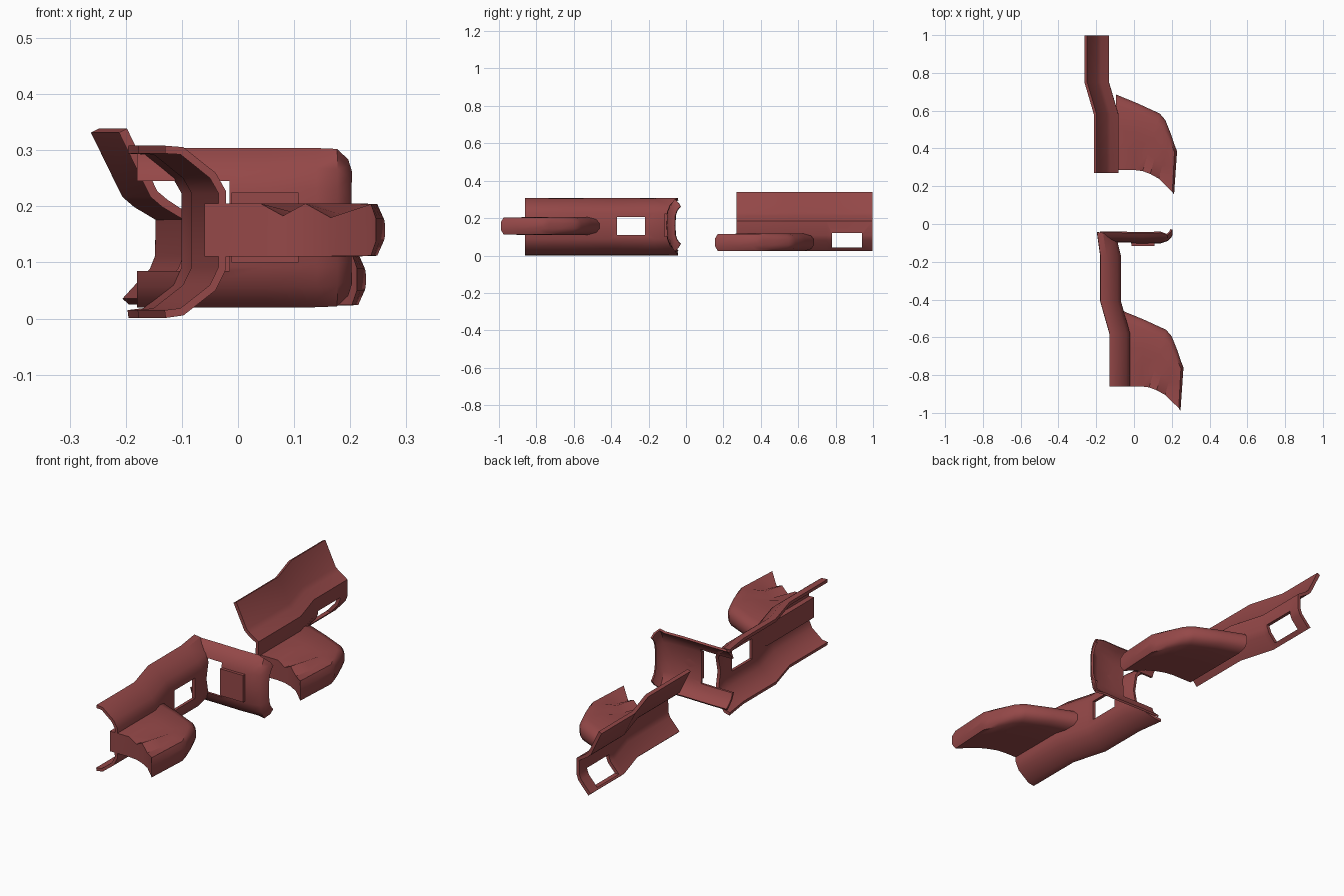
import bpy, bmesh, math

if "Cube" in bpy.data.objects:
    bpy.data.objects.remove(bpy.data.objects["Cube"])

mat = bpy.data.materials.new("dark_red")
mat.diffuse_color = (0.30, 0.065, 0.065, 1)
mat.use_nodes = True
mat.node_tree.nodes["Principled BSDF"].inputs["Base Color"].default_value = mat.diffuse_color


def finish(ob, angle=35):
    ob.data.materials.clear()
    ob.data.materials.append(mat)
    bpy.ops.object.select_all(action='DESELECT')
    ob.select_set(True)
    bpy.context.view_layer.objects.active = ob
    bpy.ops.object.shade_smooth_by_angle(angle=math.radians(angle))


def loft(name, rows, closed=False):
    """Skin a list of equally long point rows; closed rows get end caps."""
    bm = bmesh.new()
    vs = [[bm.verts.new(p) for p in r] for r in rows]
    n = len(rows[0])
    for a, b in zip(vs, vs[1:]):
        for i in range(n if closed else n - 1):
            j = (i + 1) % n
            bm.faces.new((a[i], a[j], b[j], b[i]))
    if closed:
        bm.faces.new(vs[0])
        bm.faces.new(vs[-1])
    bmesh.ops.recalc_face_normals(bm, faces=bm.faces)
    me = bpy.data.meshes.new(name)
    bm.to_mesh(me)
    bm.free()
    ob = bpy.data.objects.new(name, me)
    bpy.context.collection.objects.link(ob)
    return ob


def box(name, lo, hi):
    bpy.ops.mesh.primitive_cube_add(size=1, location=[(a + b) / 2 for a, b in zip(lo, hi)])
    ob = bpy.context.object
    ob.name = name
    ob.scale = [b - a for a, b in zip(lo, hi)]
    return ob


def thicken_and_cut(ob, thick, lo, hi):
    """Give a sheet thickness, then cut a box-shaped opening."""
    cutter = box("opening_cutter", lo, hi)
    cutter.hide_render = True
    bpy.context.view_layer.update()
    s = ob.modifiers.new("thickness", 'SOLIDIFY')
    s.thickness = thick
    s.offset = 0
    b = ob.modifiers.new("opening", 'BOOLEAN')
    b.object = cutter
    b.solver = 'EXACT'
    bpy.context.view_layer.objects.active = ob
    for m in ("thickness", "opening"):
        bpy.ops.object.modifier_apply(modifier=m)
    bpy.data.objects.remove(cutter)
    finish(ob)


# front side panel: channel profile swept back, with a curved rear end
prof = [(-.13, .301), (-.10, .299), (-.045, .255), (-.028, .225),
        (-.028, .155), (-.028, .09), (-.045, .055), (-.10, .012), (-.13, .008)]
rows = [[(x + s, y, z) for x, z in prof]
        for y, s in ((-.86, 0), (-.58, 0), (-.41, -.048), (-.17, -.048))]
rows.append([(x - .066, -.04 - .07 * (1 - ((z - .155) / .15) ** 2), z) for x, z in prof])
thicken_and_cut(loft("front_side_panel", rows), .014, (-.4, -.37, .11), (.1, -.22, .205))

# rear side panel: taller, outward-leaning upper part
prof = [(-.205, .335), (-.15, .222), (-.13, .205), (-.09, .18), (-.09, .11), (-.10, .085), (-.15, .03)]
rows = [[(x + s, y, z) for x, z in prof]
        for y, s in ((.27, 0), (.58, 0), (.75, -.05), (.998, -.05))]
thicken_and_cut(loft("rear_side_panel", rows), .016, (-.4, .78, .042), (.1, .94, .12))


# rest: broad rounded shelf with pleats near its front edge
def rest(name, dx, dy, zc):
    back = [(-.06, -.46), (.05, -.505), (.17, -.56), (.20, -.595), (.23, -.67), (.25, -.73), (.262, -.76)]
    front = [(-.06, -.86), (.04, -.86), (.08, -.865), (.12, -.88), (.165, -.905), (.237, -.975), (.246, -.99)]
    half = [.047, .047, .047, .047, .047, .046, .02]
    dips = [0, 0, .022, 0, .025, 0, 0]
    rows = []
    for (bx, by), (fx, fy), h, d in zip(back, front, half, dips):
        def at(t, z):
            return (fx + (bx - fx) * t + dx, fy + (by - fy) * t + dy, zc + z)
        rows.append([at(0, h - d), at(.3, h - d * .8), at(.55, h), at(.86, h),
                     at(.96, h * .75), at(1, h * .3), at(1, -h * .3), at(.96, -h * .75),
                     at(.86, -h), at(.4, -h), at(0, -h)])
    finish(loft(name, rows, True), 40)


rest("front_rest", 0, 0, .158)
rest("rear_rest", -.034, 1.145, .07)

# cross panel: dished plate with rounded right end and a side notch
rows = []
for x, h, dy in ((-.18, .138, 0), (-.08, .138, 0), (.05, .138, -.003), (.14, .138, 0),
                 (.175, .137, .012), (.192, .12, .028), (.198, .10, .04)):
    rows.append([(x, -.098 + dy + (.055 if x < .17 else .03) * t ** 4, .162 + h * t)
                 for t in (-1, -.9, -.75, -.5, 0, .5, .75, .9, 1)])
thicken_and_cut(loft("cross_panel", rows), .01, (-.3, -.3, .085), (-.015, .1, .245))

# raised pad on the cross panel
finish(box("cross_panel_pad", (-.012, -.116, .1), (.108, -.095, .225)))
